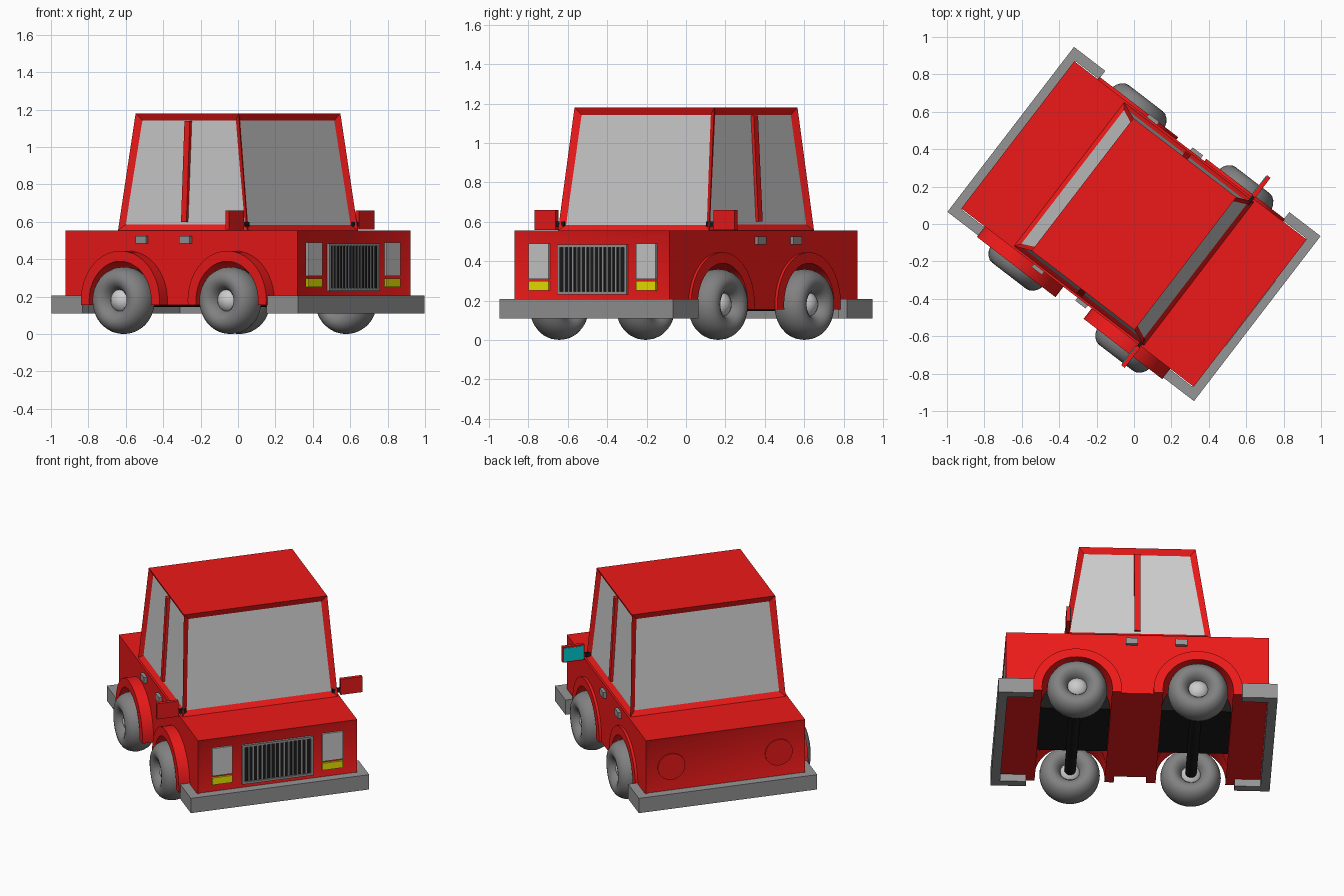
import bpy, bmesh, math
from mathutils import Matrix

if "Cube" in bpy.data.objects:
    bpy.data.objects.remove(bpy.data.objects["Cube"])

TURN = Matrix.Rotation(math.radians(-37.5), 4, 'Z')   # car is parked at an angle


def material(name, r, g, b):
    m = bpy.data.materials.new(name)
    m.diffuse_color = (r, g, b, 1)
    m.use_nodes = True
    m.node_tree.nodes["Principled BSDF"].inputs["Base Color"].default_value = m.diffuse_color
    return m


RED = material("red_paint", 0.85, 0.01, 0.01)
BLACK = material("black", 0.01, 0.01, 0.01)
YELLOW = material("yellow", 0.85, 0.8, 0.0)
CYAN = material("mirror_cyan", 0.0, 0.6, 0.65)
RUBBER = material("tyre_grey", 0.22, 0.22, 0.22)
STEEL = material("steel_grey", 0.3, 0.3, 0.3)


def finish(name, bm, mat=None, smooth=False):
    """Turn a bmesh (x = forward, y = left) into a placed object."""
    bmesh.ops.recalc_face_normals(bm, faces=bm.faces[:])
    me = bpy.data.meshes.new(name)
    bm.to_mesh(me)
    bm.free()
    ob = bpy.data.objects.new(name, me)
    bpy.context.collection.objects.link(ob)
    ob.matrix_world = TURN
    if mat:
        me.materials.append(mat)
    if smooth:
        bpy.ops.object.select_all(action='DESELECT')
        ob.select_set(True)
        bpy.context.view_layer.objects.active = ob
        bpy.ops.object.shade_smooth_by_angle(angle=math.radians(35))
    return ob


def boxes(name, spans, mat=None):
    """One object from boxes given as (x0, x1, y0, y1, z0, z1)."""
    bm = bmesh.new()
    for x0, x1, y0, y1, z0, z1 in spans:
        m = Matrix.Translation(((x0 + x1) / 2, (y0 + y1) / 2, (z0 + z1) / 2))
        m = m @ Matrix.Diagonal((abs(x1 - x0), abs(y1 - y0), z1 - z0, 1))
        bmesh.ops.create_cube(bm, size=1, matrix=m)
    return finish(name, bm, mat)


def prism(points, offset):
    """Extrude a closed outline of 3D points."""
    bm = bmesh.new()
    face = bm.faces.new([bm.verts.new(p) for p in points])
    new = bmesh.ops.extrude_face_region(bm, geom=[face])['geom']
    bmesh.ops.translate(bm, vec=offset, verts=[g for g in new if isinstance(g, bmesh.types.BMVert)])
    bmesh.ops.recalc_face_normals(bm, faces=bm.faces[:])
    return bm


def arc(cx, r, z_end, n=28):
    """Arch from left foot to right foot, both feet at height z_end."""
    low = math.asin((z_end - AXLE_Z) / r)
    return [(cx - r * math.cos(a), AXLE_Z + r * math.sin(a))
            for a in (low + (math.pi - 2 * low) * i / n for i in range(n + 1))]


def cylinder(bm, r, depth, m, segs=32):
    bmesh.ops.create_cone(bm, cap_ends=True, segments=segs, radius1=r, radius2=r, depth=depth, matrix=m)


AXLE_Z, AXLE_X = 0.18, 0.36
SILL, DECK = 0.155, 0.555
L, W = 0.783, 0.496
SHIFT = -0.027            # running gear sits slightly to the right
ALONG_Y = Matrix.Rotation(math.pi / 2, 4, 'X')

# Lower body with wheel arches and recessed end panels
outline = [(-L, DECK), (-L, SILL)] + arc(-AXLE_X, 0.21, SILL) + arc(AXLE_X, 0.21, SILL) + [(L, SILL), (L, DECK)]
bm = prism([(x, -W, z) for x, z in outline], (0, 2 * W, 0))
ends = [f for f in bm.faces if abs(f.normal.x) > 0.99 and abs(f.calc_center_median().x) > L - 0.01]
bmesh.ops.inset_individual(bm, faces=ends, thickness=0.042, depth=-0.012)
finish("body", bm, RED, smooth=True)


# Cabin frame with window openings, and the glass block behind them
def frustum(inset, z0, z1):
    bm = bmesh.new()
    rings = [[bm.verts.new((sx * (a - inset), sy * (b - inset), z))
              for sx, sy in ((1, 1), (-1, 1), (-1, -1), (1, -1))]
             for a, b, z in ((0.437, 0.484, z0), (0.347, 0.447, z1))]
    bm.faces.new(rings[0])
    bm.faces.new(rings[1])
    for i in range(4):
        j = (i + 1) % 4
        bm.faces.new((rings[0][i], rings[0][j], rings[1][j], rings[1][i]))
    bmesh.ops.recalc_face_normals(bm, faces=bm.faces[:])
    return bm


bm = frustum(0, DECK, 1.18)
walls = [f for f in bm.faces if abs(f.normal.z) < 0.5]
bmesh.ops.inset_individual(bm, faces=walls, thickness=0.06, depth=-0.025)
bmesh.ops.delete(bm, geom=walls, context='FACES')
finish("cabin", bm, RED)
finish("window_glass", frustum(0.02, DECK + 0.003, 1.175))

# Pillars between the side windows
for side, s in (("left", 1), ("right", -1)):
    bm = prism([(-0.018, s * 0.45, 0.6), (0.018, s * 0.45, 0.6),
                (0.018, s * 0.42, 1.14), (-0.018, s * 0.42, 1.14)], (0, s * 0.027, 0))
    finish(side + "_door_pillar", bm, RED)

# Wrap-around bumpers
for end, s in (("front", 1), ("rear", -1)):
    pts = [(0.62, 0.556), (0.831, 0.556), (0.831, -0.556), (0.62, -0.556),
           (0.62, -0.5), (0.775, -0.5), (0.775, 0.5), (0.62, 0.5)]
    finish(end + "_bumper", prism([(s * x, y, 0.11) for x, y in pts], (0, 0, 0.097)), STEEL)

# Wheels, hubs and arch flares
for side, s in (("left", 1), ("right", -1)):
    for end, cx in (("front", AXLE_X), ("rear", -AXLE_X)):
        tag = f"{end}_{side}_"
        place = Matrix.Translation((cx, s * 0.508 + SHIFT, AXLE_Z)) @ ALONG_Y
        bpy.ops.mesh.primitive_torus_add(major_segments=40, minor_segments=20,
                                         major_radius=0.115, minor_radius=0.065)
        tyre = bpy.context.object
        tyre.name = tag + "tyre"
        tyre.data.transform(place @ Matrix.Diagonal((1, 1, 1.4, 1)))
        tyre.matrix_world = TURN
        tyre.data.materials.append(RUBBER)
        bpy.ops.object.shade_smooth()

        bm = bmesh.new()
        bmesh.ops.create_uvsphere(bm, u_segments=28, v_segments=14, radius=0.07,
                                  matrix=place @ Matrix.Diagonal((1, 1, 0.98, 1)))
        finish(tag + "hub", bm, smooth=True)

        ring = arc(cx, 0.265, SILL) + arc(cx, 0.209, SILL)[::-1]
        bm = prism([(x, s * 0.42, z) for x, z in ring], (0, s * 0.119 + SHIFT, 0))
        finish(tag + "arch_flare", bm, RED, smooth=True)

# Axles and black housings in the wheel channels
for end, cx in (("front", AXLE_X), ("rear", -AXLE_X)):
    bm = bmesh.new()
    cylinder(bm, 0.034, 0.98, Matrix.Translation((cx, SHIFT, AXLE_Z)) @ ALONG_Y, 20)
    finish(end + "_axle", bm, BLACK, smooth=True)
    housing = arc(cx, 0.208, 0.185)
    finish(end + "_axle_housing", prism([(x, -0.25, z) for x, z in housing], (0, 0.5, 0)), BLACK)

# Radiator grille
back, lip = L - 0.02, L + 0.004
boxes("grille_backing", [(back, L - 0.006, -0.21, 0.21, 0.24, 0.475)], BLACK)
boxes("grille_frame", [(back, lip, -0.222, 0.222, 0.23, 0.245), (back, lip, -0.222, 0.222, 0.47, 0.485),
                       (back, lip, -0.222, -0.206, 0.23, 0.485), (back, lip, 0.206, 0.222, 0.23, 0.485)], STEEL)
boxes("grille_bars", [(back, L, y - 0.004, y + 0.004, 0.24, 0.475)
                      for y in (-0.206 + 0.412 * i / 15 for i in range(1, 15))], STEEL)

# Lights, handles and mirrors on both sides
for side, s in (("left", 1), ("right", -1)):
    boxes(side + "_headlight", [(back, L, s * 0.28, s * 0.407, 0.31, 0.49)])
    boxes(side + "_indicator", [(back, L, s * 0.28, s * 0.407, 0.252, 0.298)], YELLOW)

    bm = bmesh.new()
    cylinder(bm, 0.085, 0.012, Matrix.Translation((-L + 0.01, s * 0.335, 0.36)) @ Matrix.Rotation(math.pi / 2, 4, 'Y'))
    finish(side + "_tail_light", bm, RED)

    boxes(side + "_door_handles", [(x - 0.035, x + 0.035, s * (W - 0.01), s * (W + 0.02), 0.485, 0.525)
                                   for x in (0.035, -0.26)], STEEL)
    boxes(side + "_mirror", [(0.406, 0.429, s * 0.505, s * 0.64, 0.558, 0.66)], RED)
    boxes(side + "_mirror_glass", [(0.403, 0.408, s * 0.513, s * 0.632, 0.566, 0.652)], CYAN)
    boxes(side + "_mirror_stalk", [(0.409, 0.426, s * 0.455, s * 0.515, 0.575, 0.6)], BLACK)
